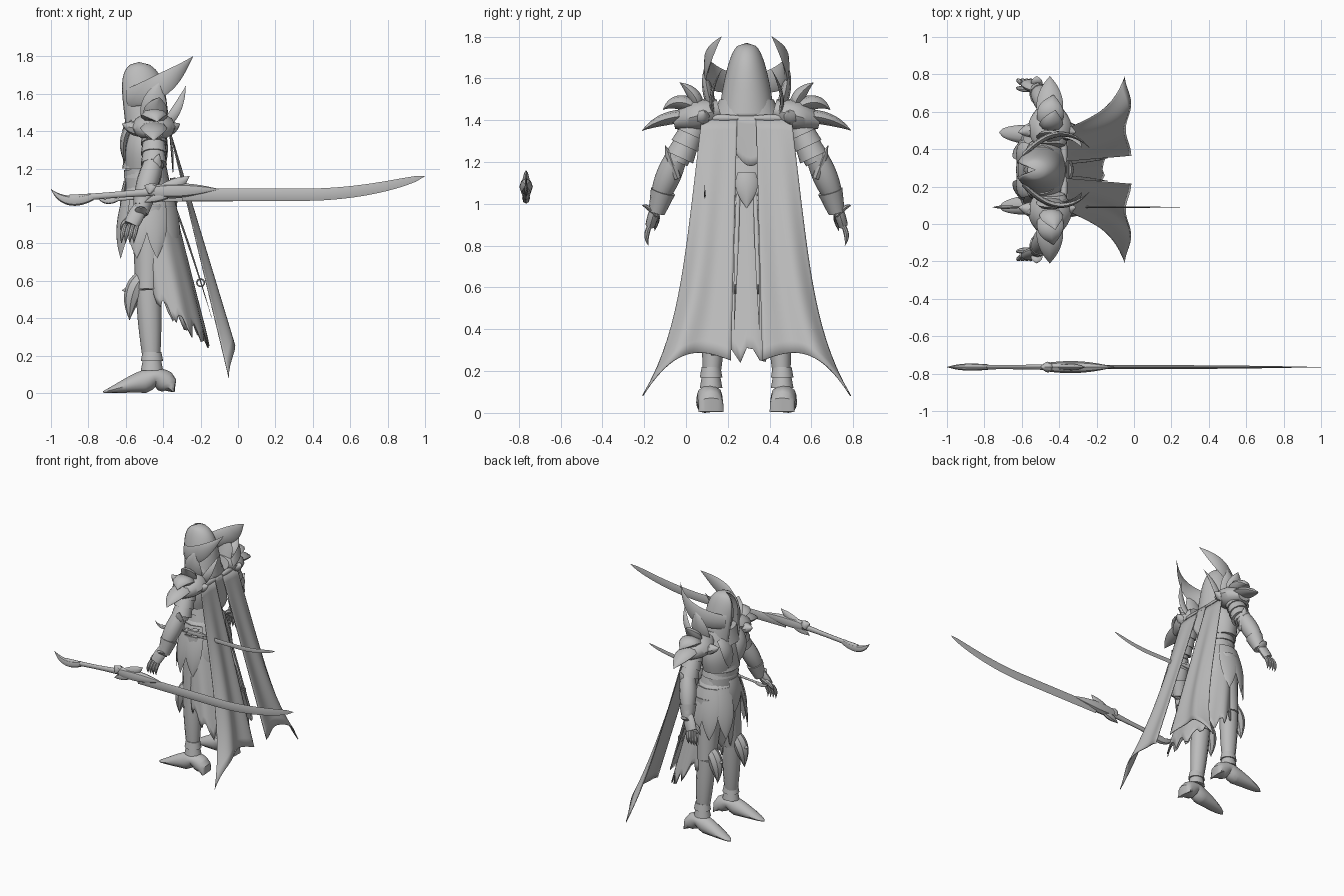
import bpy, bmesh, random
from math import sin, cos, pi, tau, sqrt, radians
from mathutils import Vector

random.seed(4)
if "Cube" in bpy.data.objects:
    bpy.data.objects.remove(bpy.data.objects["Cube"])

grey = bpy.data.materials.new("plain grey")
grey.use_nodes = True
grey.diffuse_color = (.5, .5, .5, 1)
grey.node_tree.nodes["Principled BSDF"].inputs["Base Color"].default_value = grey.diffuse_color

# The figure stands off centre and faces -x; its parts are placed from these joints
BODY_Y = .29
X, Y, Z = Vector((1, 0, 0)), Vector((0, 1, 0)), Vector((0, 0, 1))
WAIST = Vector((-.48, 0, 1.1))
CHEST = Vector((-.5, 0, 1.2))
NECK = Vector((-.49, 0, 1.45))
SHOULDER = Vector((-.45, .23, 1.42))
ELBOW = Vector((-.45, .33, 1.2))
WRIST = Vector((-.52, .43, 1))
PALM = Vector((-.57, .46, .9))
HIP = Vector((-.47, .1, 1))
KNEE = Vector((-.48, .15, .55))
ANKLE = Vector((-.46, .17, .12))


def build(name, verts, faces, mirror=True, y=BODY_Y, thick=0):
    mesh = bpy.data.meshes.new(name)
    mesh.from_pydata(verts, [], faces)
    bm = bmesh.new()
    bm.from_mesh(mesh)
    bmesh.ops.remove_doubles(bm, verts=bm.verts, dist=.0004)
    bmesh.ops.recalc_face_normals(bm, faces=bm.faces)
    bm.to_mesh(mesh)
    bm.free()
    mesh.materials.append(grey)
    mesh.shade_smooth()
    mesh.set_sharp_from_angle(angle=radians(40))
    part = bpy.data.objects.new(name, mesh)
    part.location.y = y
    bpy.context.collection.objects.link(part)
    if thick:
        part.modifiers.new("Thickness", "SOLIDIFY").thickness = thick
    if mirror:
        part.modifiers.new("Mirror", "MIRROR").use_axis = (False, True, False)


def sweep(name, path, size, ref=X, sides=12, steps=14, **options):
    """Ellipses along path(t); size(t) gives the half sizes along ref and across it."""
    verts, faces = [], []
    for i in range(steps + 1):
        t = i / steps
        along = (path(min(t + .01, 1)) - path(max(t - .01, 0))).normalized()
        u = (ref - along * ref.dot(along)).normalized()
        w = along.cross(u)
        a, b = (max(s, .001) for s in size(t))
        verts += [path(t) + u * a * cos(tau * k / sides) + w * b * sin(tau * k / sides) for k in range(sides)]
    for i in range(steps):
        for k in range(sides):
            p, q = i * sides + k, i * sides + (k + 1) % sides
            faces.append([p, q, q + sides, p + sides])
    faces += [list(range(sides)), list(range(len(verts) - sides, len(verts)))]
    build(name, verts, faces, **options)


def limb(name, start, end, r_start, r_end, swell=0, stretch=1, **options):
    """A straight, tapered and swelling form; stretch widens it across ref."""
    def size(t):
        r = r_start + (r_end - r_start) * t + swell * sin(pi * t)
        return r, r * stretch
    sweep(name, lambda t: start.lerp(end, t), size, **options)


def spike(name, start, bend, tip, wide, slim=.35, sides=8, **options):
    """A curved, leaf-shaped plate or horn that ends in a point."""
    start, bend, tip = Vector(start), Vector(bend), Vector(tip)

    def size(t):
        r = wide * cos(pi / 2 * t) * (.7 + t)
        return r, r * slim
    sweep(name, lambda t: start.lerp(bend, t).lerp(bend.lerp(tip, t), t), size, sides=sides, **options)


def sheet(name, f, nu, nv, mirror=False, thick=.006):
    row = nu + 1
    verts = [f(i / nu, j / nv) for j in range(nv + 1) for i in range(row)]
    faces = [[p, p + 1, p + row + 1, p + row]
             for j in range(nv) for p in range(j * row, j * row + nu)]
    build(name, verts, faces, mirror=mirror, thick=thick)


# Torso, belt and chest armour
centre = dict(mirror=False, sides=24)
limb("hips", WAIST - Z * .15, CHEST, .12, .11, stretch=1.2, **centre)
limb("chest", CHEST, NECK, .11, .09, swell=.02, stretch=1.4, **centre)
limb("collar", NECK - Z * .05, NECK + Z * .05, .13, .1, stretch=1.3, **centre)
limb("belt", WAIST - Z * .07, WAIST, .13, .12, swell=.01, stretch=1.2, **centre)
for i in range(3):
    low = WAIST.lerp(CHEST, i / 2)
    limb("waist_band", low, low + Z * .05, .12, .11, stretch=1.2, **centre)
spike("chest_plate", NECK + Vector((-.07, .09, 0)), (-.64, .09, 1.36), (-.6, .05, 1.22), .07, ref=Y)
spike("buckle_plate", (-.6, 0, 1.13), (-.63, 0, 1), (-.61, 0, .87), .08, slim=.2, ref=Y, mirror=False)
spike("back_ornament", (-.35, 0, 1.15), (-.34, 0, 1.08), (-.33, 0, .98), .06, ref=Y, mirror=False)

# Head under an open hood
limb("head", NECK, NECK + Vector((-.04, 0, .27)), .05, .04, swell=.03, **centre)


def hood(u, v):
    a = radians(152) * (2 * u - 1)
    return (-.49 - .04 * v + .125 * sqrt(1 - v ** 5) * cos(a),
            .135 * (1 - v) ** .35 * sin(a), 1.42 + .35 * v)


sheet("hood", hood, 32, 24, thick=.012)

# Horned collar blades
spike("collar_horn", (-.59, .08, 1.58), (-.4, .28, 1.61), (-.24, .12, 1.8), .07, slim=.25, ref=Z)
spike("horn_root", SHOULDER - Y * .08, (-.46, .2, 1.55), (-.42, .2, 1.66), .08)
spike("back_horn", (-.4, .15, 1.42), (-.32, .2, 1.5), (-.28, .12, 1.64), .03)

# Pauldrons: a dome with broad, layered, pointed plates
limb("pauldron_dome", SHOULDER + Vector((0, -.1, .03)), SHOULDER + Vector((0, .12, -.03)),
     .08, .05, swell=.05, stretch=.65)
spike("shoulder_spike", SHOULDER + Z * .04, (-.44, .24, 1.53), (-.42, .32, 1.58), .07, slim=.5)
spike("upper_shoulder_plate", SHOULDER + Z * .03, (-.45, .33, 1.52), (-.43, .4, 1.45), .08, slim=.5)
spike("lower_shoulder_plate", SHOULDER, (-.45, .39, 1.43), (-.45, .5, 1.35), .08, slim=.45)
for reach in (-.17, .14):
    tip = SHOULDER + Vector((reach, -.03, .02))
    spike("pauldron_point", SHOULDER, SHOULDER.lerp(tip, .6) - Z * .03, tip, .05, slim=1, ref=Z)

# Arms
limb("upper_arm", SHOULDER, ELBOW, .07, .05)
for i in range(3):
    top = SHOULDER.lerp(ELBOW, .1 + i / 4)
    limb("arm_band", top, top + (ELBOW - SHOULDER) * .3, .06, .07, sides=16)
limb("forearm", ELBOW + Z * .04, WRIST, .05, .036, swell=.016)
spike("elbow_spike", ELBOW - Z * .08, ELBOW + Y * .03, (-.42, .39, 1.28), .045, slim=.6)
limb("wrist_cuff", WRIST.lerp(ELBOW, .3), WRIST - Z * .04, .06, .04)
spike("cuff_spike", WRIST - Z * .06, WRIST + Y * .05, (-.52, .5, .99), .035)
limb("palm", WRIST, PALM, .035, .04, swell=.006, stretch=.6)
for i in range(4):
    knuckle = PALM + X * (i - 1.5) * .022
    spike("finger", knuckle, knuckle + Vector((-.02, .03, -.05)), knuckle + Vector((-.02, .01, -.1)), .014, slim=1)
spike("thumb", WRIST - Z * .05, PALM + Vector((-.05, -.03, .03)), PALM + Vector((-.06, -.02, -.03)), .018, slim=1)

# Legs, knee guards and boots
limb("thigh", HIP, KNEE, .1, .068)
limb("shin", KNEE, ANKLE, .068, .04, swell=.006, stretch=.9)
spike("knee_guard", KNEE + Vector((-.03, 0, .07)), KNEE - X * .1, KNEE + Vector((-.1, .01, -.16)), .055, slim=1)
spike("knee_spike", KNEE - Vector((.05, 0, .05)), KNEE - X * .09, KNEE + Vector((-.14, 0, 0)), .03, slim=1, ref=Z)
for i in range(2):
    limb("ankle_band", ANKLE + Z * .05 * i, ANKLE + Z * .05 * (i + 1), .06, .05, stretch=.9)


def boot_top(t):
    return .01 + .125 * sin(pi * sqrt(t))


def boot_arch(t):
    return .05 * max(0, 1 - abs(t - .26) * 7)


sweep("boot", lambda t: Vector((-.345 - .375 * t, .17 + .03 * t, (boot_top(t) + boot_arch(t)) / 2)),
      lambda t: ((boot_top(t) - boot_arch(t)) / 2, .06 * sqrt(1 - t ** 3)), ref=Z, steps=24)

# Ragged skirt, long at the back
COLUMNS = 56
teeth = [random.uniform(0, .05) + (.07 if i % 4 < 2 else 0) for i in range(COLUMNS)]


def skirt(u, v):
    a = tau * u
    hem = .37 - .14 * cos(a) + .08 * max(0, -cos(a)) ** 4 + teeth[round(u * COLUMNS) % COLUMNS]
    drop = (1.08 - hem) * v
    fold = 1 + .04 * drop * sin(9 * a)
    return (WAIST.x + .19 * drop + (.12 + .06 * drop) * cos(a) * fold,
            (.16 + .14 * drop) * sin(a) * fold, 1.08 - drop)


sheet("ragged_skirt", skirt, COLUMNS, 14)

# Hip plates and straps hanging over the skirt
for angle in (35, 75, 110, 145):
    out = Vector((cos(radians(angle)), sin(radians(angle)), 0))
    hang = WAIST + Vector((out.x * .12, out.y * .16, -.02))
    spike("hip_plate", hang, hang + out * .06 - Z * .2, hang + out * .06 - Z * .36, .07, slim=.2, ref=Z.cross(out))
spike("hanging_strap", (-.36, .04, 1.06), (-.26, .05, .8), (-.14, .06, .4), .012, slim=.5, ref=Y)
sweep("strap_ring", lambda t: Vector((-.2 + .02 * cos(tau * t), .055, .59 + .02 * sin(tau * t))),
      lambda t: (.005, .005), ref=Y, sides=6)


# Two-panel cape, its clasps and the scrap of cloth between the panels
def cape(u, v):
    inner, outer = .045 + .03 * v, .215 + .15 * v + .13 * v ** 5
    hem = .25 + .05 * sin(pi * u) - .17 * u ** 3
    return (-.37 + .35 * v - .015 * v * (1 - cos(3 * pi * u)),
            inner + (outer - inner) * u, 1.41 + (hem - 1.41) * v)


def scrap(u, v):
    return -.37 + .02 * v, (u - .5) * .15, 1.42 - v * (.14 + .1 * sin(2.5 * u))


sheet("cape_panel", cape, 20, 20, mirror=True)
sheet("back_cloth", scrap, 8, 6)
limb("cape_clasp", Vector((-.37, .04, 1.41)), Vector((-.38, .22, 1.41)), .012, .012, swell=.006, ref=Z)


# Curved swords: a large one held out and a half-size one at the hip
def sword(name, y, scale, middle):
    options = dict(ref=Z, mirror=False, y=y)

    def at(x, z):
        return middle + Vector((x, 0, z)) * scale

    def point(label, start, bend, tip, wide, slim):
        spike(name + label, at(*start), at(*bend), at(*tip), wide * scale, slim, **options)

    sweep(name + "_blade", lambda t: at(1.3 * t - .3, .1 * max(0, 2 * t - 1) ** 2),
          lambda t: (.033 * scale * sqrt(1 - t ** 6), .011 * scale * (1 - t ** 3)), sides=4, steps=24, **options)
    limb(name + "_grip", at(-.9, -.02), at(-.4, .02), .02 * scale, .025 * scale, swell=-.006 * scale, stretch=.7, **options)
    point("_pommel", (-.78, -.01), (-.92, -.07), (-1, .03), .03, .7)
    point("_guard", (-.45, .02), (-.3, .02), (-.1, .03), .045, .8)
    point("_guard_cap", (-.45, .02), (-.46, .03), (-.5, .05), .04, .8)
    point("_guard_wing", (-.42, .02), (-.32, .05), (-.26, .1), .04, .5)
    point("_guard_hook", (-.38, 0), (-.43, -.01), (-.5, -.04), .03, .8)


sword("great_sword", -.765, 1, Vector((0, 0, 1.06)))
sword("hip_sword", .09, .5, Vector((-.255, 0, 1.04)))
